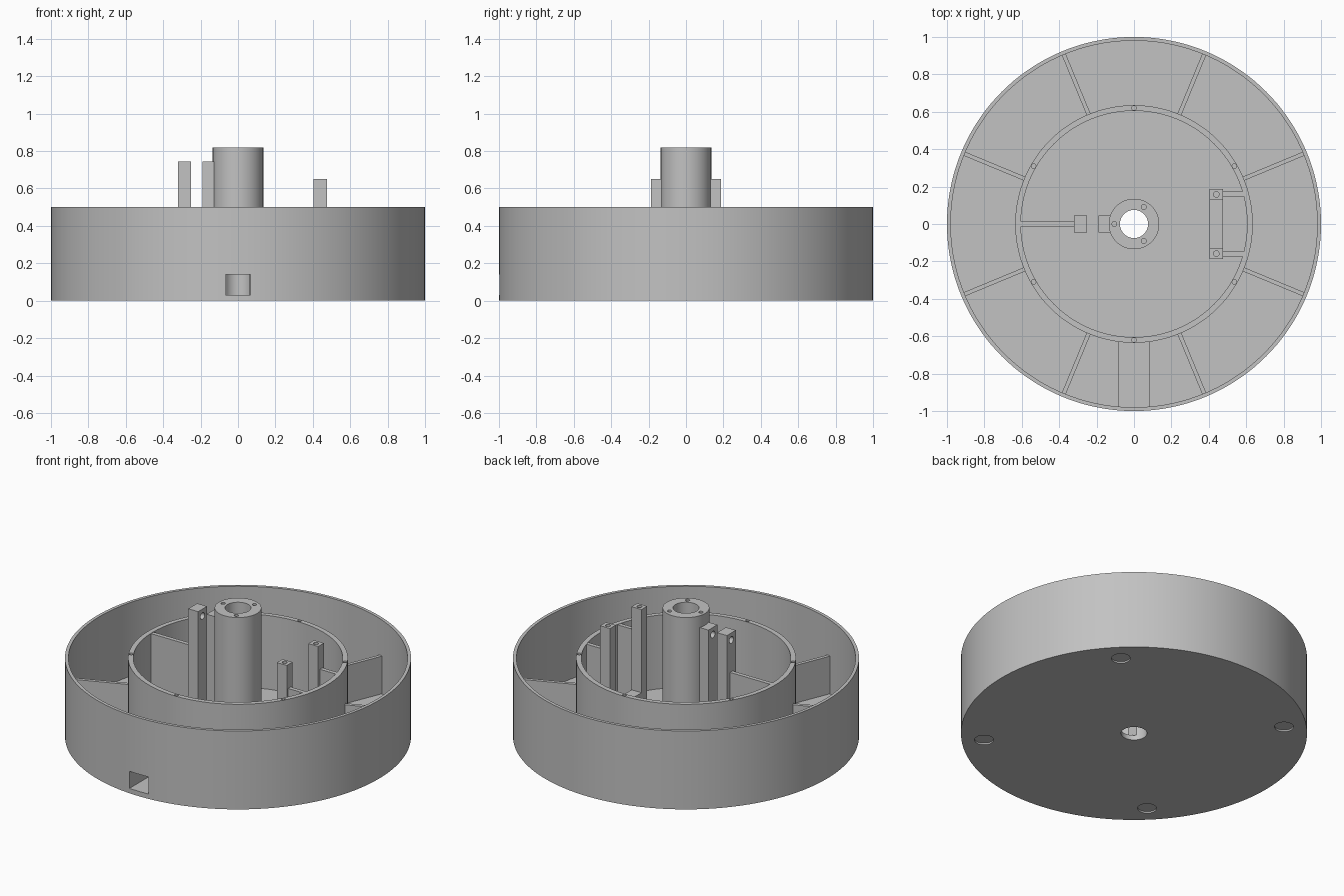
import bpy, bmesh
from math import sin, cos, pi, radians
from mathutils import Matrix, Vector

if "Cube" in bpy.data.objects:
    bpy.data.objects.remove(bpy.data.objects["Cube"], do_unlink=True)

grey = bpy.data.materials.new("plain_grey")
grey.use_nodes = True
COLOUR = (0.54, 0.54, 0.54, 1)
grey.diffuse_color = COLOUR
grey.node_tree.nodes["Principled BSDF"].inputs["Base Color"].default_value = COLOUR

FLOOR = 0.03
RIM = 0.5


def finish(name, bm):
    bmesh.ops.recalc_face_normals(bm, faces=bm.faces)
    mesh = bpy.data.meshes.new(name)
    bm.to_mesh(mesh)
    bm.free()
    mesh.materials.append(grey)
    obj = bpy.data.objects.new(name, mesh)
    bpy.context.collection.objects.link(obj)
    return obj


def add_box(bm, x, y, z, turn=0):
    """Box from (min, max) pairs, turned about the centre axis."""
    size = [b - a for a, b in (x, y, z)]
    mid = [(a + b) / 2 for a, b in (x, y, z)]
    m = Matrix.Rotation(turn, 4, 'Z') @ Matrix.Translation(mid) @ Matrix.Diagonal((*size, 1))
    bmesh.ops.create_cube(bm, size=1, matrix=m)


def add_rod(bm, centre, radius, length, axis='Z', sides=24):
    m = Matrix.Translation(centre)
    if axis == 'X':
        m = m @ Matrix.Rotation(pi / 2, 4, 'Y')
    bmesh.ops.create_cone(bm, cap_ends=True, segments=sides, radius1=radius,
                          radius2=radius, depth=length, matrix=m)


def box(name, x, y, z, turn=0):
    bm = bmesh.new()
    add_box(bm, x, y, z, turn)
    return finish(name, bm)


def lathe(name, profile, steps=144):
    bm = bmesh.new()
    rings = [[bm.verts.new((r * cos(2 * pi * i / steps), r * sin(2 * pi * i / steps), z))
              for r, z in profile] for i in range(steps)]
    n = len(profile)
    for i in range(steps):
        a, b = rings[i], rings[(i + 1) % steps]
        for j in range(n):
            k = (j + 1) % n
            bm.faces.new((a[j], b[j], b[k], a[k]))
    return finish(name, bm)


def cut(objects, bm):
    """Subtract the shapes in bm from each object."""
    cutter = finish("cutter", bm)
    cutter.hide_render = True
    for obj in objects:
        mod = obj.modifiers.new("cut", 'BOOLEAN')
        mod.operation = 'DIFFERENCE'
        mod.solver = 'EXACT'
        mod.object = cutter
        bpy.context.view_layer.update()
        graph = bpy.context.evaluated_depsgraph_get()
        mesh = bpy.data.meshes.new_from_object(obj.evaluated_get(graph))
        obj.modifiers.clear()
        obj.data = mesh
    bpy.data.objects.remove(cutter, do_unlink=True)


# Round tub with outer wall, inner ring and hollow centre post
housing = lathe("housing", [
    (0.075, 0), (1, 0), (1, RIM), (0.98, RIM), (0.98, FLOOR), (0.635, FLOOR),
    (0.635, RIM), (0.605, RIM), (0.605, FLOOR), (0.135, FLOOR), (0.135, 0.82), (0.075, 0.82)])

# Cable duct between the front wall and the ring
duct = box("cable_duct", (-0.083, 0.083), (-0.985, -0.625), (FLOOR - 0.01, 0.165))

# Cable passage, screw holes and foot recesses
bm = bmesh.new()
add_box(bm, (-0.067, 0.067), (-1.1, -0.5), (FLOOR + 0.001, 0.14))
add_box(bm, (-0.058, 0.058), (-0.3, 0), (FLOOR + 0.001, 0.14))
for i in range(6):
    a = radians(90 + 60 * i)
    add_rod(bm, (0.62 * cos(a), 0.62 * sin(a), RIM), 0.012, 0.2, sides=16)
for i in range(3):
    a = radians(60 + 120 * i)
    add_rod(bm, (0.105 * cos(a), 0.105 * sin(a), 0.82), 0.013, 0.2, sides=16)
for i in range(4):
    a = radians(45 + 90 * i)
    add_rod(bm, (0.87 * cos(a), 0.87 * sin(a), 0), 0.055, 0.02, sides=32)
cut([housing, duct], bm)

# Radial stiffening fins between ring and wall
for i in range(8):
    box("radial_fin", (0.625, 0.985), (-0.011, 0.011), (FLOOR - 0.01, 0.27),
        radians(22.5 + 45 * i))

# Tall bracket posts with a cross hole, and the web behind them
tall = [box("tall_post", (x, x + w), (-0.045, 0.045), (FLOOR - 0.01, 0.745))
        for x, w in ((-0.32, 0.07), (-0.19, 0.065))]
bm = bmesh.new()
add_rod(bm, (-0.24, 0, 0.7), 0.021, 0.22, 'X')
cut(tall, bm)
box("tall_post_web", (-0.61, -0.315), (-0.013, 0.013), (FLOOR - 0.01, RIM - 0.002))

# Short mounting posts with a screw hole, and their ribs to the ring
short = []
for s in (-1, 1):
    short.append(box("short_post", (0.405, 0.475), sorted((s * 0.13, s * 0.187)),
                     (FLOOR - 0.01, 0.65)))
    box("short_post_rib", (0.47, 0.585), sorted((s * 0.147, s * 0.173)),
        (FLOOR - 0.01, RIM - 0.002))
bm = bmesh.new()
for s in (-1, 1):
    add_rod(bm, (0.44, s * 0.158, 0.65), 0.015, 0.2, sides=16)
cut(short, bm)
box("short_post_base", (0.405, 0.475), (-0.135, 0.135), (FLOOR - 0.01, 0.12))

# Smooth the round walls, keep the edges sharp
bpy.ops.object.select_all(action='DESELECT')
for obj in [housing] + tall + short:
    obj.select_set(True)
bpy.context.view_layer.objects.active = housing
bpy.ops.object.shade_smooth_by_angle(angle=radians(30))
